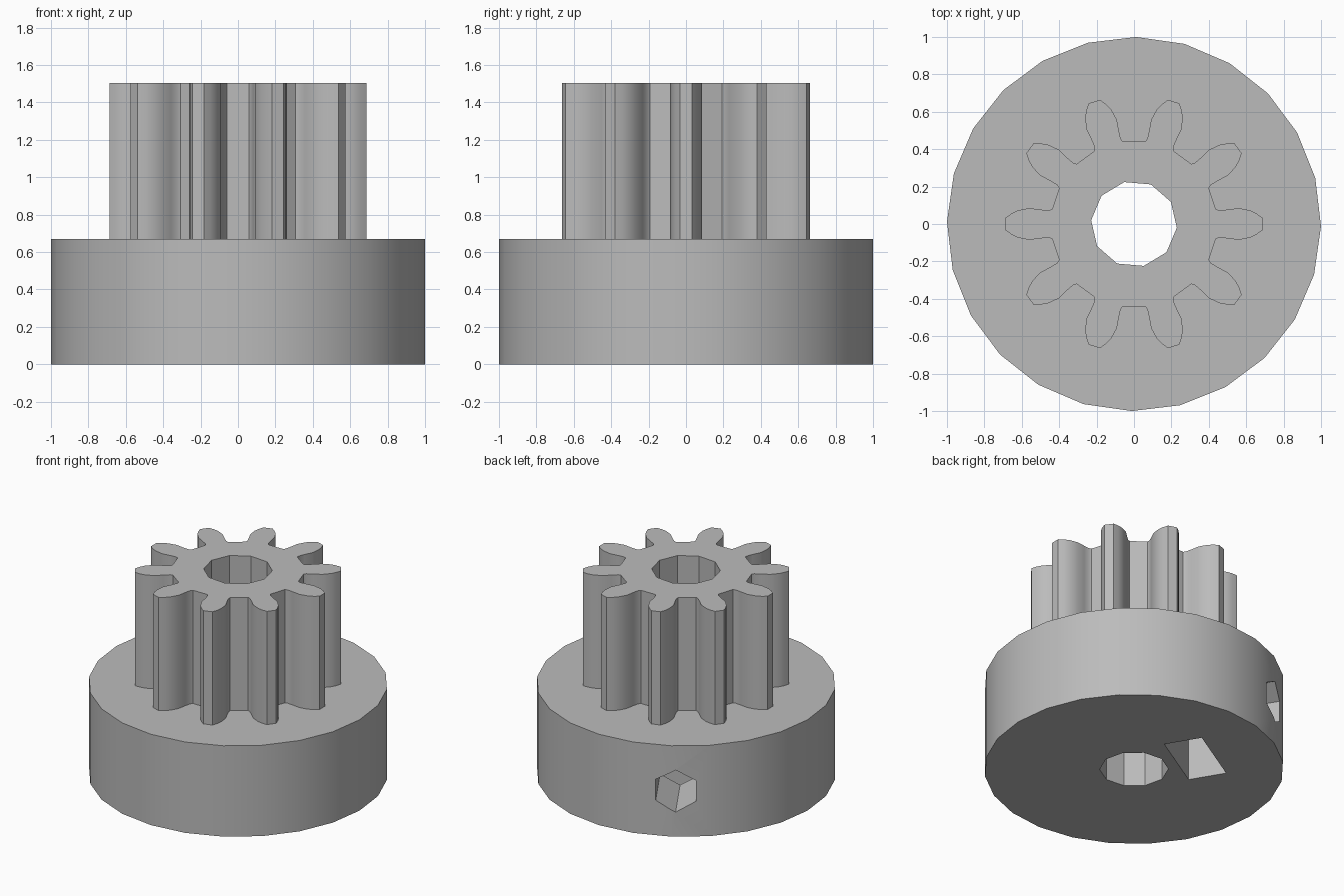
import bpy, bmesh
from math import radians, cos, sin
from mathutils import Matrix, Vector

cube = bpy.data.objects.get("Cube")
if cube:
    bpy.data.objects.remove(cube, do_unlink=True)

BASE_H, TOTAL_H = 0.67, 1.505
SCREW_Z, SCREW_ANGLE, TEETH = 0.335, 121, 10

grey = bpy.data.materials.new("plain grey")
grey.use_nodes = True
color = (0.5, 0.5, 0.5, 1)
grey.diffuse_color = color
grey.node_tree.nodes["Principled BSDF"].inputs["Base Color"].default_value = color


def prism(name, outline, bottom, top, matrix=Matrix()):
    """Extrude a closed 2D outline along z, then place it with a matrix."""
    bm = bmesh.new()
    face = bm.faces.new([bm.verts.new((x, y, bottom)) for x, y in outline])
    new = bmesh.ops.extrude_face_region(bm, geom=[face])["geom"]
    bmesh.ops.translate(bm, vec=(0, 0, top - bottom),
                        verts=[v for v in new if isinstance(v, bmesh.types.BMVert)])
    bm.transform(matrix)
    bmesh.ops.recalc_face_normals(bm, faces=bm.faces)
    mesh = bpy.data.meshes.new(name)
    bm.to_mesh(mesh)
    bm.free()
    mesh.materials.append(grey)
    obj = bpy.data.objects.new(name, mesh)
    bpy.context.collection.objects.link(obj)
    return obj


def polygon(radius, sides, start=0):
    angles = [radians(start + 360 * i / sides) for i in range(sides)]
    return [(radius * cos(a), radius * sin(a)) for a in angles]


def cut(obj, cutters):
    for cutter in cutters:
        mod = obj.modifiers.new(cutter.name, 'BOOLEAN')
        mod.operation, mod.solver, mod.object = 'DIFFERENCE', 'EXACT', cutter
        bpy.context.view_layer.objects.active = obj
        bpy.ops.object.modifier_apply(modifier=mod.name)


# Round base and toothed gear
base = prism("base", polygon(1, 24, -0.7), 0, BASE_H)
flank = [(0.437, 0.079), (0.455, 0.073), (0.50, 0.077), (0.56, 0.085),
         (0.62, 0.073), (0.655, 0.056), (0.688, 0.032)]
tooth = [(r, -t) for r, t in flank] + flank[::-1]
gear_outline = []
for i in range(TEETH):
    turn = Matrix.Rotation(radians(360 * i / TEETH), 2)
    gear_outline += [turn @ Vector(p) for p in tooth]
gear = prism("gear", gear_outline, BASE_H, TOTAL_H)

# Cutters: shaft bore, hexagonal set screw hole, nut slot open at the bottom
bore = prism("bore_cutter", polygon(0.23, 10, -5), -0.5, 2)
heading = Matrix.Rotation(radians(SCREW_ANGLE), 4, 'Z')
sideways = heading @ Matrix.Translation((0, 0, SCREW_Z)) @ Matrix.Rotation(radians(90), 4, 'Y')
screw = prism("screw_cutter", polygon(0.155, 6), 0.05, 1.3, sideways)
nut_outline = [(-0.145, 0.25), (-0.289, 0), (-0.145, -0.25), (0.6, -0.25), (0.6, 0.25)]
nut = prism("nut_slot_cutter", nut_outline, 0.30, 0.565, sideways)

cut(base, [bore, nut, screw])
cut(gear, [bore])
for cutter in (bore, screw, nut):
    bpy.data.objects.remove(cutter, do_unlink=True)

# Soft shading on the rim and tooth flanks, crisp edges elsewhere
for obj in (base, gear):
    bpy.ops.object.select_all(action='DESELECT')
    obj.select_set(True)
    bpy.context.view_layer.objects.active = obj
    bpy.ops.object.shade_smooth_by_angle(angle=radians(30))
